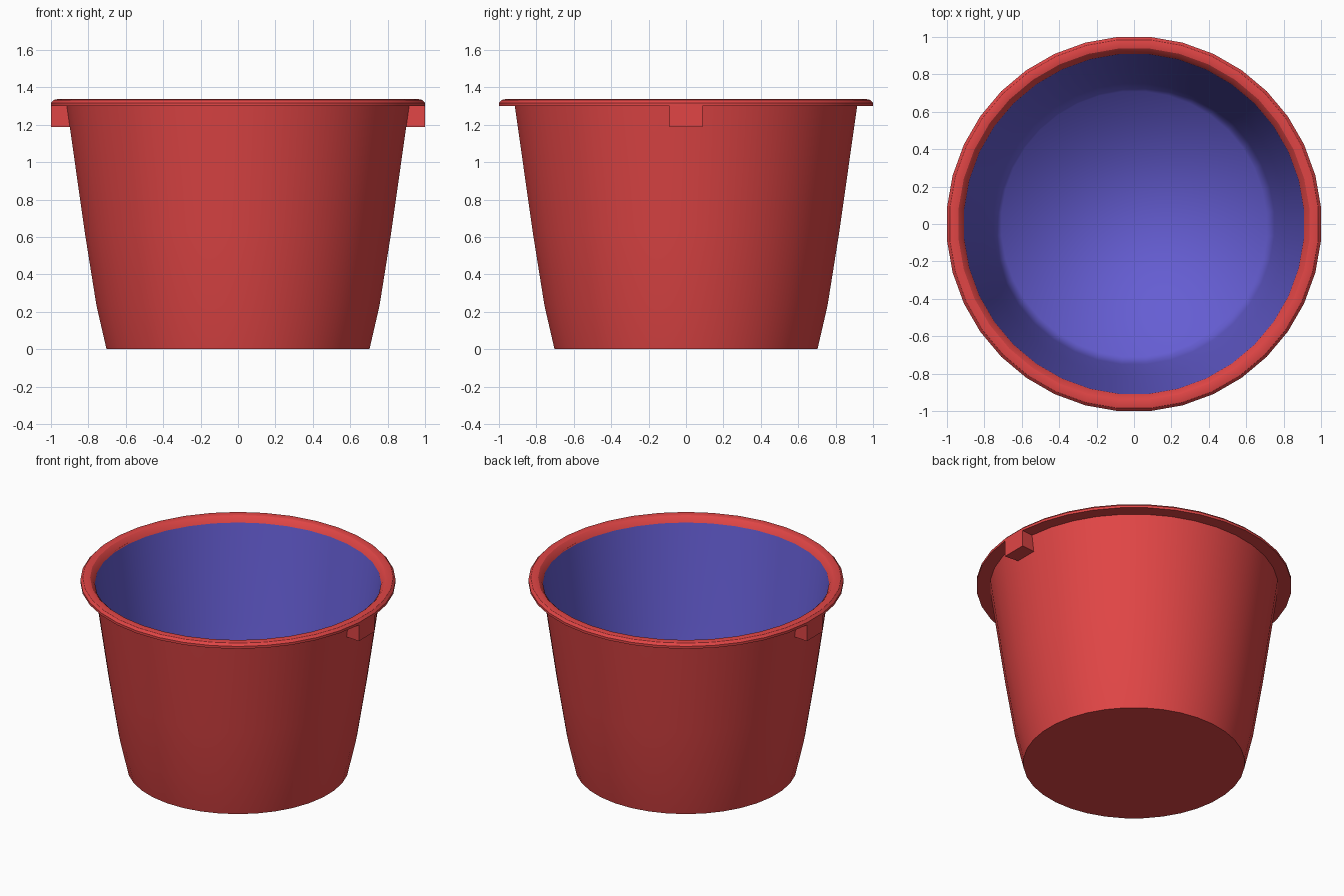
import bpy, bmesh
from math import cos, sin, pi, radians

if "Cube" in bpy.data.objects:
    bpy.data.objects.remove(bpy.data.objects["Cube"])

SIDES = 36
K = 1 / cos(pi / SIDES)   # flat sides face the axes, so grid sizes are apothems


def material(name, color):
    m = bpy.data.materials.new(name)
    m.diffuse_color = color
    m.use_nodes = True
    m.node_tree.nodes["Principled BSDF"].inputs["Base Color"].default_value = m.diffuse_color
    return m


def finish(name, bm, mat, angle):
    bmesh.ops.recalc_face_normals(bm, faces=bm.faces) if name != "inner_lining" else None
    me = bpy.data.meshes.new(name)
    bm.to_mesh(me)
    bm.free()
    ob = bpy.data.objects.new(name, me)
    bpy.context.collection.objects.link(ob)
    me.materials.append(mat)
    if angle:
        bpy.ops.object.select_all(action='DESELECT')
        ob.select_set(True)
        bpy.context.view_layer.objects.active = ob
        bpy.ops.object.shade_smooth_by_angle(angle=radians(angle))
    return ob


def lathe(name, profile, mat, angle, cap=False, closed=False):
    """Spin an (r, z) profile; walking it bottom-up gives outward normals."""
    bm = bmesh.new()
    rings = []
    for r, z in profile:
        rings.append([bm.verts.new((r * K * cos((i + .5) * 2 * pi / SIDES),
                                    r * K * sin((i + .5) * 2 * pi / SIDES), z))
                      for i in range(SIDES)])
    pairs = list(zip(rings, rings[1:]))
    if closed:
        pairs.append((rings[-1], rings[0]))
    for a, b in pairs:
        for i in range(SIDES):
            j = (i + 1) % SIDES
            bm.faces.new((a[i], a[j], b[j], b[i]))
    if cap:
        bm.faces.new(rings[0][::-1])
    if name == "inner_lining":
        bmesh.ops.reverse_faces(bm, faces=bm.faces)
    return finish(name, bm, mat, angle)


red = material("red_plastic", (0.75, 0.06, 0.06, 1))
blue = material("blue_inside", (0.13, 0.11, 0.65, 1))

# Outer wall with base
lathe("bucket_wall", [(.703, 0), (.757, .235), (.82, .63), (.915, 1.30)],
      red, 40, cap=True)

# Inner wall with floor
lathe("inner_lining", [(.708, .05), (.750, .24), (.813, .63), (.908, 1.295)],
      blue, 80, cap=True)

# Rolled rim
lathe("rim", [(.914, 1.30), (1.0, 1.30), (1.0, 1.317), (.985, 1.333),
              (.962, 1.338), (.938, 1.333), (.922, 1.318), (.908, 1.294)],
      red, 30, closed=True)

# Handle lugs under the rim, one segment wide
t = sin(pi / SIDES) * K
for side, sx in (("right", 1), ("left", -1)):
    bm = bmesh.new()
    low = [(.897, -.897 * t), (1, -t), (1, t), (.897, .897 * t)]
    top = [(.912, -.912 * t), (1, -t), (1, t), (.912, .912 * t)]
    a = [bm.verts.new((sx * x, y, 1.187)) for x, y in low]
    b = [bm.verts.new((sx * x, y, 1.302)) for x, y in top]
    bm.faces.new(a[::-1])
    bm.faces.new(b)
    for i in range(4):
        j = (i + 1) % 4
        bm.faces.new((a[i], a[j], b[j], b[i]))
    finish("lug_" + side, bm, red, 0)
